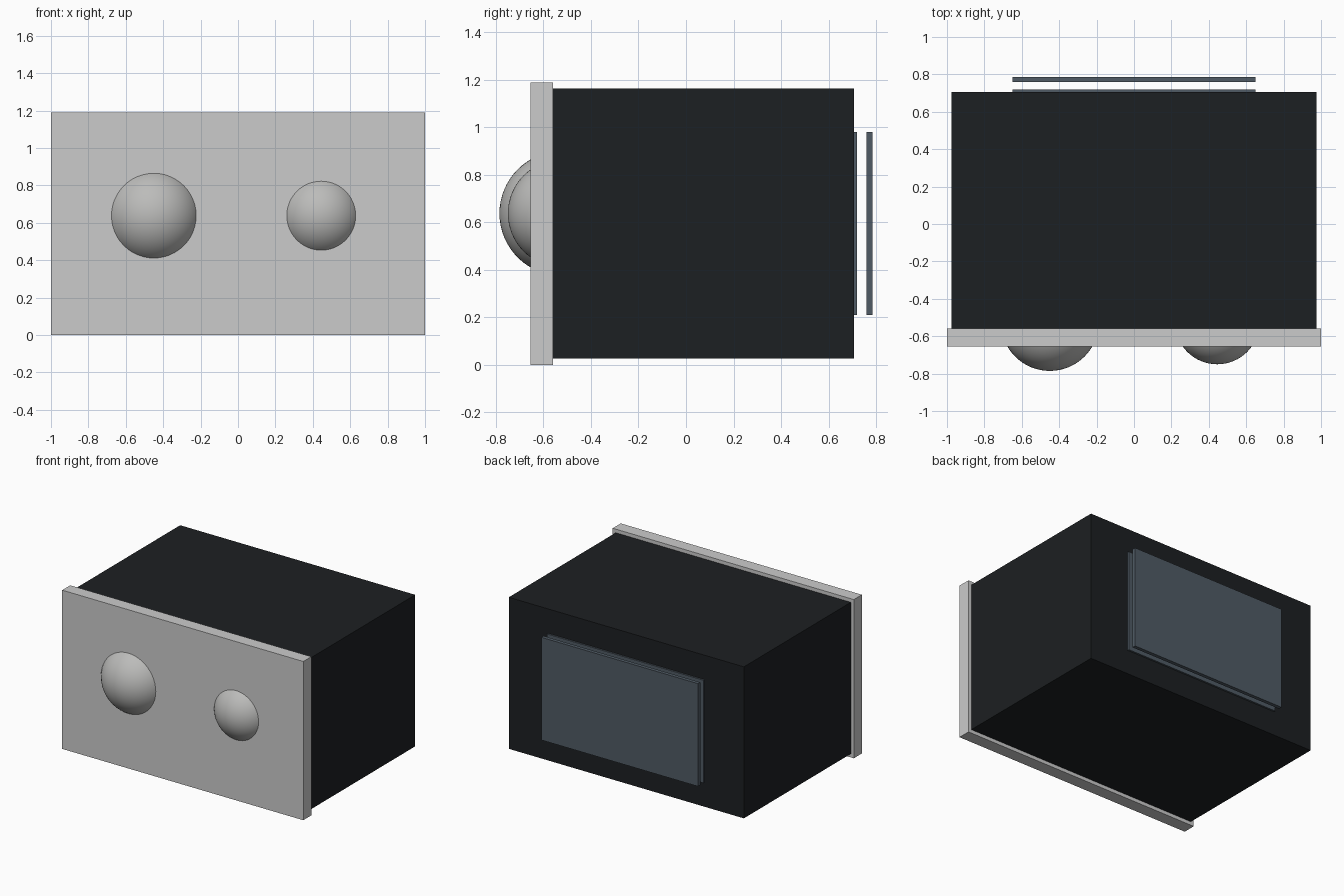
import bpy

if "Cube" in bpy.data.objects:
    bpy.data.objects.remove(bpy.data.objects["Cube"])


def material(name, rgb):
    m = bpy.data.materials.new(name)
    m.diffuse_color = (*rgb, 1)
    m.use_nodes = True
    m.node_tree.nodes["Principled BSDF"].inputs["Base Color"].default_value = m.diffuse_color
    return m


black = material("black_casing", (0.012, 0.014, 0.016))
silver = material("silver_panel", (0.68, 0.69, 0.71))
steel = material("knob_grey", (0.5, 0.5, 0.49))
slate = material("slate", (0.08, 0.105, 0.13))


def box(name, lo, hi, mat):
    """Box spanning two opposite corners."""
    bpy.ops.mesh.primitive_cube_add(size=1, location=[(a + b) / 2 for a, b in zip(lo, hi)])
    ob = bpy.context.object
    ob.name = name
    ob.scale = [b - a for a, b in zip(lo, hi)]
    bpy.ops.object.transform_apply(location=False, rotation=False, scale=True)
    ob.data.materials.append(mat)


def knob(name, x, radius):
    """Ball set into the front panel, with its pole facing forward."""
    bpy.ops.mesh.primitive_uv_sphere_add(segments=48, ring_count=32, radius=radius,
                                         location=(x, -0.523, 0.638), rotation=(1.5708, 0, 0))
    ob = bpy.context.object
    ob.name = name
    bpy.ops.object.shade_smooth()
    ob.data.materials.append(steel)


# Casing and the slightly larger front panel
box("casing", (-0.975, -0.56, 0.027), (0.975, 0.707, 1.163), black)
box("front_panel", (-1, -0.655, 0), (1, -0.56, 1.19), silver)

# Two domed knobs of different size
knob("large_knob", -0.45, 0.2625)
knob("small_knob", 0.445, 0.227)

# Two parallel rear plates with an air gap
for name, y in (("inner_rear_plate", 0.693), ("outer_rear_plate", 0.759)):
    box(name, (-0.65, y, 0.21), (0.65, y + 0.027, 0.98), slate)
